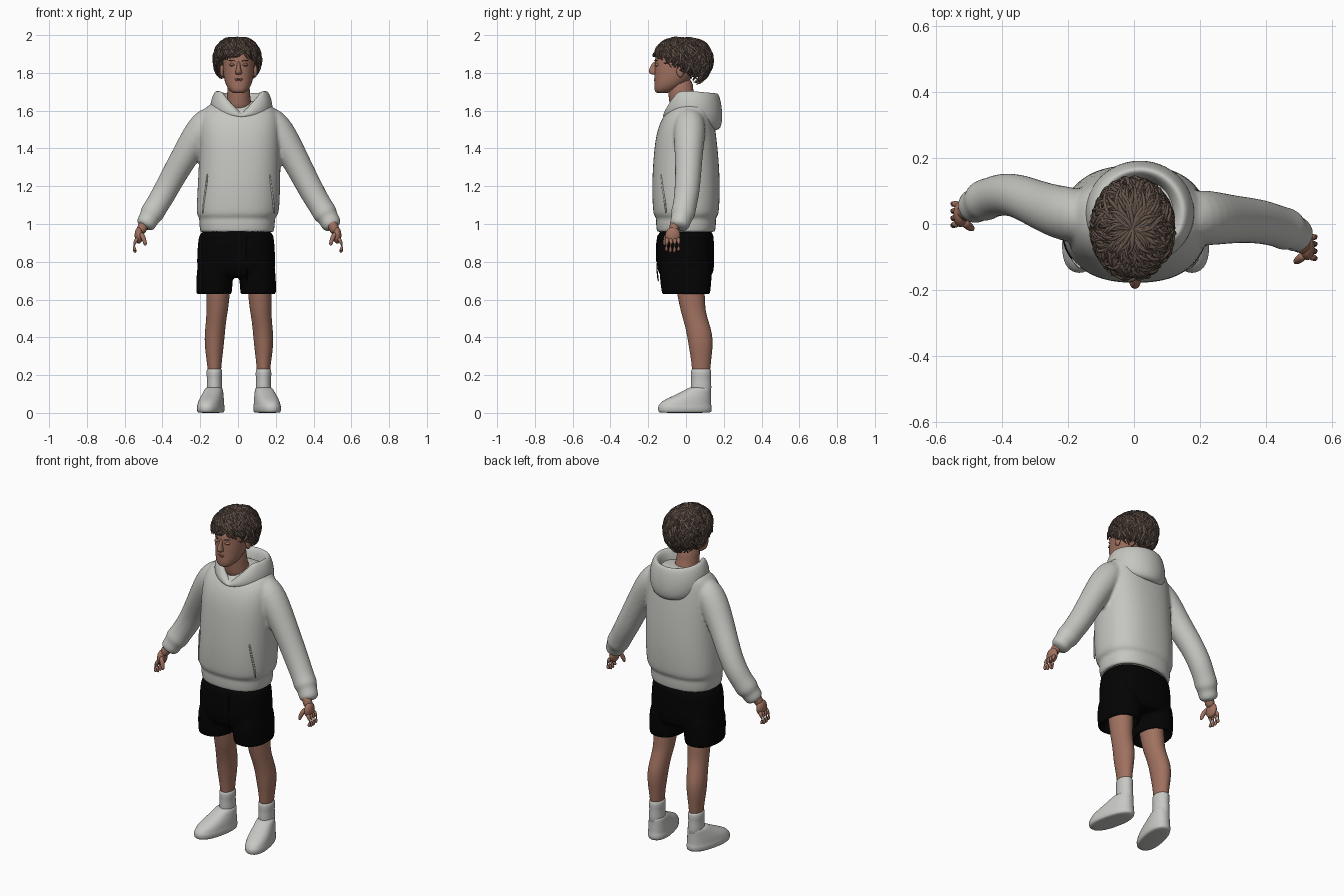
import bpy, bmesh, math, random
from mathutils import Vector, Matrix

random.seed(4)
TAU = 2 * math.pi


def material(name, r, g, b):
    m = bpy.data.materials.new(name)
    m.diffuse_color = (r, g, b, 1)
    return m


GREY = material("light grey fleece", 0.56, 0.56, 0.53)
WHITE = material("off white shoe", 0.57, 0.57, 0.55)
BLACK = material("black cloth", 0.001, 0.001, 0.001)
SKIN = material("skin", 0.35, 0.165, 0.115)
LIPS = material("lip tone", 0.29, 0.125, 0.09)
HAIR = material("brown hair", 0.13, 0.09, 0.07)


def skin_rings(name, rings, mat, closed=False, subsurf=1):
    """Bridge rings of points into a smooth mesh; cap the ends or close the loop."""
    bm = bmesh.new()
    vs = [[bm.verts.new(p) for p in ring] for ring in rings]
    n = len(vs[0])
    for a, b in zip(vs, vs[1:] + ([vs[0]] if closed else [])):
        for i in range(n):
            j = (i + 1) % n
            bm.faces.new((a[i], a[j], b[j], b[i]))
    if not closed:
        bm.faces.new(vs[0][::-1])
        bm.faces.new(vs[-1])
    bmesh.ops.recalc_face_normals(bm, faces=bm.faces)
    for f in bm.faces:
        f.smooth = True
    me = bpy.data.meshes.new(name)
    bm.to_mesh(me)
    bm.free()
    me.materials.append(mat)
    ob = bpy.data.objects.new(name, me)
    bpy.context.collection.objects.link(ob)
    if subsurf:
        ob.modifiers.new("soft", 'SUBSURF').levels = subsurf
    return ob


def oval(rx, ry, e=2.0, n=24):
    pts = []
    for i in range(n):
        c, s = math.cos(TAU * i / n), math.sin(TAU * i / n)
        pts.append(Vector((rx * math.copysign(abs(c) ** (2 / e), c),
                           ry * math.copysign(abs(s) ** (2 / e), s), 0)))
    return pts


def loft(name, rows, mat, e=2.0, **kw):
    """Stack of level ovals: (z, centre x, centre y, half width, half depth)."""
    return skin_rings(name, [[p + Vector((cx, cy, z)) for p in oval(rx, ry, e)]
                             for z, cx, cy, rx, ry in rows], mat, **kw)


def tube(name, pts, mat, n=10, **kw):
    """Round tube along a path of (x, y, z, radius)."""
    rings = []
    for i, p in enumerate(pts):
        d = Vector(pts[min(i + 1, len(pts) - 1)][:3]) - Vector(pts[max(i - 1, 0)][:3])
        q = d.to_track_quat('Z', 'Y')
        rings.append([q @ v + Vector(p[:3]) for v in oval(p[3], p[3], 2, n)])
    return skin_rings(name, rings, mat, **kw)


def ball(name, loc, scale, mat):
    rows = [(loc[2] + scale[2] * math.cos(t), loc[0], loc[1], scale[0] * math.sin(t), scale[1] * math.sin(t))
            for t in [math.pi * (k + 0.3) / 8.6 for k in range(9)]]
    return loft(name, rows, mat)


def fuse(name, obs, voxel, smooth):
    """Join parts and melt them into one soft cloth surface."""
    with bpy.context.temp_override(active_object=obs[0], object=obs[0], selected_objects=obs,
                                   selected_editable_objects=obs):
        bpy.ops.object.join()
    ob = obs[0]
    ob.name = name
    r = ob.modifiers.new("melt", 'REMESH')
    r.mode, r.voxel_size, r.use_smooth_shade = 'VOXEL', voxel, True
    s = ob.modifiers.new("relax", 'SMOOTH')
    s.iterations, s.factor = smooth, 0.5
    return ob


# hoodie body with ribbed hem, and both sleeves with cuffs
torso = loft("torso", [(1.0, -.005, .0, .165, .13), (.96, -.005, .0, .172, .135), (.95, -.005, .0, .193, .152),
                       (.97, -.005, .0, .199, .158), (1.022, -.005, .0, .203, .161), (1.032, -.005, .0, .201, .158),
                       (1.045, -.003, .0, .216, .172), (1.08, 0, 0, .221, .177),
                       (1.2, .005, 0, .22, .182), (1.35, .01, 0, .217, .174), (1.48, .01, 0, .217, .16),
                       (1.57, .01, .01, .21, .135), (1.625, .01, .03, .18, .105), (1.655, .01, .04, .12, .07)],
             GREY, e=2.4, subsurf=2)
sleeve_l = tube("sleeve", [(-.10, .02, 1.59, .06), (-.18, .022, 1.525, .09), (-.272, .05, 1.375, .073),
                           (-.345, .085, 1.25, .067), (-.395, .092, 1.155, .066), (-.435, .08, 1.09, .061),
                           (-.458, .07, 1.052, .066), (-.468, .062, 1.035, .053), (-.482, .055, 1.01, .054),
                           (-.499, .045, .98, .048)], GREY, 24, subsurf=2)
sleeve_r = tube("sleeve", [(.12, .02, 1.59, .06), (.195, .02, 1.525, .09), (.28, .015, 1.385, .075),
                           (.345, .012, 1.26, .069), (.395, .005, 1.165, .067), (.44, -.008, 1.09, .062),
                           (.464, -.017, 1.052, .067), (.475, -.022, 1.035, .054), (.489, -.03, 1.01, .055),
                           (.508, -.04, .975, .049)], GREY, 24, subsurf=2)
fuse("hoodie", [torso, sleeve_l, sleeve_r], .009, 2)

# folded hood lying around the neck, dipping to a V at the front
rows = []
for k in range(48):
    a = TAU * k / 48
    s, c = math.sin(a), math.cos(a)
    b = (1 - c) / 2
    rim = 1.592 + .118 * min(1, (b / .22) ** .5) - .012 * max(0, -c)
    low = 1.56 - .065 * b
    profile = [(.085, .09, low + .03), (.10, .10, rim - .04), (.125, .125, rim), (.148, .142, rim - .012),
               (.172, .16, rim * .5 + low * .5), (.155, .155, low), (.10, .10, low)]
    rows.append([Vector((.018 + fx * s, .035 - fy * c, z)) for fx, fy, z in profile])
skin_rings("hood", rows, GREY, closed=True, subsurf=2)

# pocket openings and drawstring
for s in (-1, 1):
    pts = []
    for x, z in ((.165, 1.27), (.172, 1.2), (.185, 1.12), (.19, 1.05)):
        pts.append((s * x + .003, -.179 * (1 - (x / .219) ** 2.4) ** (1 / 2.4) + .001, z, .006))
    tube("pocket_opening", pts, GREY, 6)
tube("drawstring", [(.045, -.148, .95, .005), (.045, -.16, .85, .005), (.047, -.154, .75, .005),
                    (.047, -.145, .69, .005)], BLACK, 6)

# shorts: hips plus two hollow legs
parts = [loft("hips", [(.98, -.007, 0, .185, .14), (.93, -.01, -.003, .203, .152), (.8, -.01, -.004, .21, .157),
                       (.73, -.01, 0, .205, .145), (.715, -.01, 0, .17, .12)], BLACK, e=2.4, subsurf=2)]
for s in (-1, 1):
    parts.append(loft("short_leg", [(.84, s * .105 - .01, 0, .09, .13), (.74, s * .112 - .01, -.002, .099, .142),
                                    (.64, s * .117 - .01, 0, .095, .13), (.625, s * .117 - .01, 0, .093, .126),
                                    (.627, s * .117 - .01, 0, .076, .108), (.72, s * .112 - .01, 0, .077, .11)],
                      BLACK, e=2.3, subsurf=2))
fuse("shorts", parts, .008, 2)

for s in (-1, 1):
    side = "left" if s > 0 else "right"
    o = .005
    # bare leg
    loft(side + "_leg", [(z, s * cx + o, cy, rx, ry) for z, cx, cy, rx, ry in (
        (.76, .105, .01, .07, .085), (.6, .112, .03, .061, .071), (.54, .115, .037, .057, .066),
        (.48, .122, .055, .053, .066), (.42, .128, .072, .054, .068), (.36, .131, .078, .051, .065),
        (.3, .131, .08, .044, .056), (.25, .13, .08, .037, .05), (.18, .13, .08, .034, .046))], SKIN)
    # sock with a rolled top band
    loft(side + "_sock", [(z, s * .13 + o, .08, rx, ry) for z, rx, ry in (
        (.08, .042, .055), (.14, .041, .055), (.185, .039, .052), (.192, .042, .054), (.23, .042, .054),
        (.234, .035, .047))], WHITE)
    # shoe turned slightly outward around the ankle
    shoe = loft(side + "_shoe", [(z, 0, cy - .08, rx, ry) for z, cy, rx, ry in (
        (.0, -.008, .058, .138), (.004, -.008, .064, .144), (.03, -.008, .067, .147), (.036, -.008, .064, .143),
        (.06, -.002, .062, .136), (.085, .025, .057, .108), (.11, .052, .05, .08), (.132, .072, .046, .061),
        (.137, .075, .03, .045))], WHITE, e=2.3)
    shoe.matrix_world = Matrix.Translation((s * .13 + o, .08, 0)) @ Matrix.Rotation(s * .22, 4, 'Z')
    # hand with palm, four fingers and thumb
    y0 = -.07 if s > 0 else .03
    tube(side + "_wrist", [(s * .485, y0 + .015, 1.02, .03), (s * .505, y0 + .01, .985, .029),
                           (s * .52, y0, .95, .027)], SKIN)
    ball(side + "_palm", (s * .525, y0, .94), (.023, .041, .045), SKIN)
    for f in range(4):
        k = f - 1.5
        y = y0 + k * .019
        tube(side + "_finger", [(s * .53, y, .93, .0125), (s * .548, y + k * .002, .9, .012),
                                (s * .552, y + k * .003, .875, .011),
                                (s * .542, y + k * .002 - .004, .84 + .01 * abs(k), .009)], SKIN, 8)
    tube(side + "_thumb", [(s * .517, y0 - .022, .955, .015), (s * .502, y0 - .036, .93, .014),
                           (s * .493, y0 - .042, .905, .012), (s * .489, y0 - .045, .885, .008)], SKIN, 8)

# neck and head
loft("neck", [(1.58, .005, .0, .075, .08), (1.64, .004, -.015, .066, .073), (1.7, .003, -.03, .059, .066),
              (1.78, .003, -.03, .06, .07)], SKIN)
loft("head", [(1.692, .003, -.125, .026, .026), (1.70, .003, -.12, .041, .045), (1.72, .003, -.1, .06, .068),
              (1.75, .003, -.08, .073, .088), (1.785, .003, -.062, .08, .105), (1.82, .003, -.05, .084, .118),
              (1.85, .003, -.044, .085, .12), (1.872, .003, -.042, .084, .126), (1.91, .003, -.035, .08, .117),
              (1.945, .003, -.03, .068, .095), (1.965, .003, -.03, .045, .065)], SKIN, e=2.2)

# nose, lips, ears, eyes and brows
loft("nose", [(1.79, .003, -.165, .01, .012), (1.797, .003, -.172, .02, .023), (1.81, .003, -.173, .016, .026),
              (1.835, .003, -.168, .009, .02), (1.862, .003, -.162, .008, .011)], SKIN)
ball("upper_lip", (.003, -.163, 1.767), (.024, .008, .004), LIPS)
ball("lower_lip", (.003, -.161, 1.76), (.02, .009, .005), LIPS)
for s in (-1, 1):
    ball("ear", (s * .088 + .003, -.03, 1.81), (.012, .021, .034), SKIN)
    ball("eyelid", (s * .034 + .003, -.153, 1.843), (.016, .012, .009), SKIN)
    ball("eye_line", (s * .034 + .003, -.16, 1.84), (.014, .007, .002), HAIR)
    tube("brow", [(s * .016 + .003, -.168, 1.862, .003), (s * .035 + .003, -.163, 1.868, .004),
                  (s * .055 + .003, -.147, 1.864, .002)], HAIR, 6)


# hair: a cap ending at the hairline, covered with curly locks
def scalp(a, t, r=1.0):
    """a = angle from the front, t = 0 at the crown to 1 at the hairline."""
    c = math.cos(a)
    lim = 118 - (36 * c ** .7 if c > 0 else 30 * c)
    pol = math.radians(lim) * t
    w = max(0, math.sin(pol)) ** .8 * r
    z = math.cos(pol)
    return Vector((-.004 + .116 * math.sin(a) * w, -.015 - .144 * c * w, 1.872 + (.108 if z > 0 else .13) * z * r))


cap = [[scalp(TAU * k / 32, t) for k in range(32)] for t in (.05, .15, .3, .45, .6, .75, .9, 1)]
cap.append([Vector((0, -.03, 1.88)).lerp(p, .6) for p in cap[-1]])
skin_rings("hair_cap", cap, HAIR)

cu = bpy.data.curves.new("hair_locks", 'CURVE')
cu.dimensions, cu.bevel_depth, cu.bevel_resolution, cu.use_fill_caps = '3D', 1.0, 1, True
for i in range(800):
    a, t = random.uniform(0, TAU), random.uniform(.0, .82)
    turn, phase, wave = random.uniform(-.6, .6), random.uniform(0, TAU), random.uniform(.03, .08)
    lift, rad, n = random.uniform(-.02, .1), random.uniform(.0045, .008), 8
    for_end = random.uniform(.98, 1.1)
    sp = cu.splines.new('POLY')
    sp.points.add(n - 1)
    for k in range(n):
        u = k / (n - 1)
        p = scalp(a + turn * u + wave * math.sin(phase + 5 * u), min(t + .32 * u, for_end),
                  .985 + .07 * math.sin(math.pi * u) + lift * u)
        p.z = min(p.z, 1.994)
        sp.points[k].co = (*p, 1)
        sp.points[k].radius = rad * (1 - .85 * u ** 2)
cu.materials.append(HAIR)
bpy.context.collection.objects.link(bpy.data.objects.new("hair_locks", cu))
